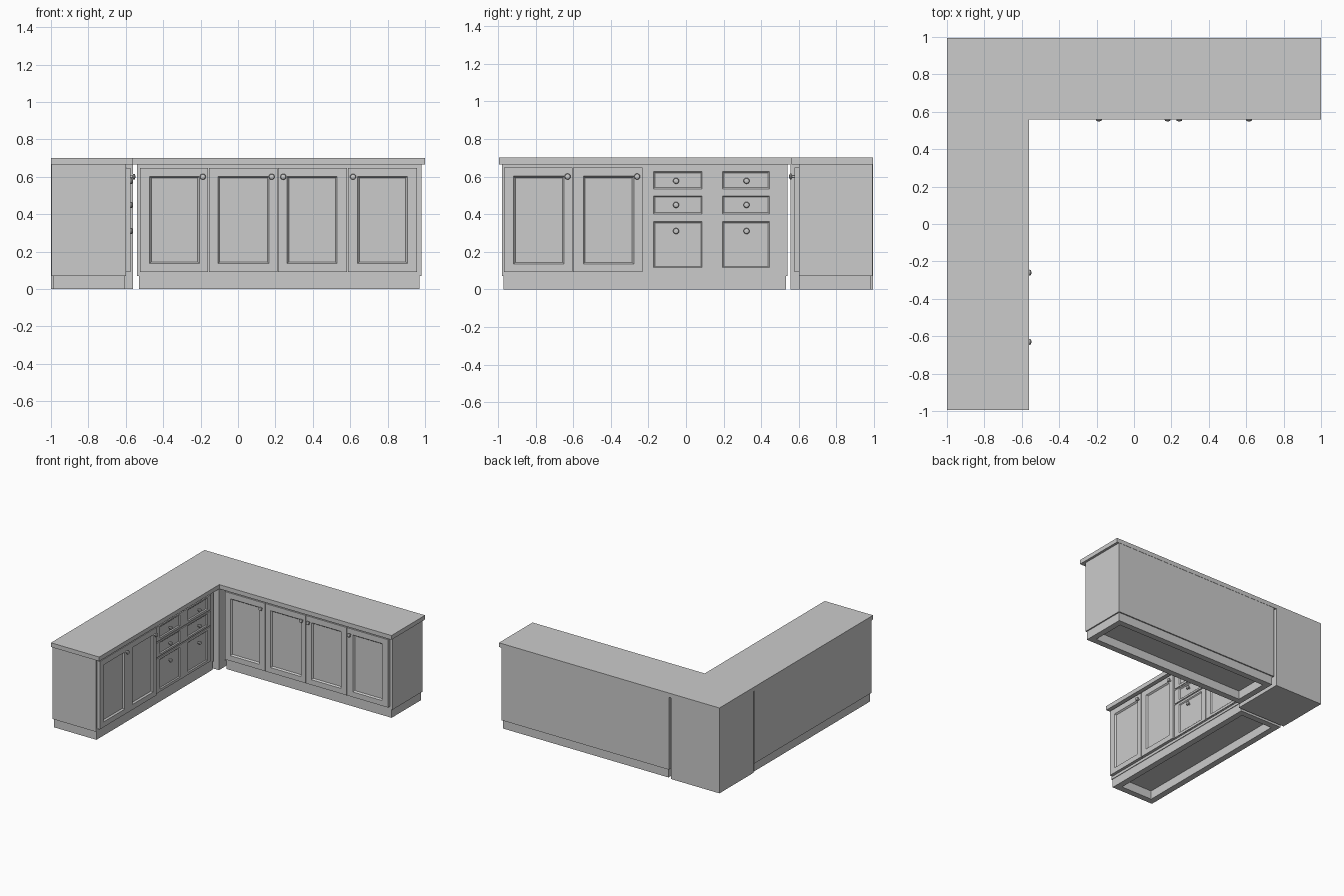
import bpy, bmesh, math
from mathutils import Matrix, Vector

if "Cube" in bpy.data.objects:
    bpy.data.objects.remove(bpy.data.objects["Cube"])

TURN = Matrix.Rotation(math.pi / 2, 4, 'Z')   # back-run frame -> left-run frame
FLAT = Matrix.Identity(4)


def finish(bm, name, frame):
    bm.transform(frame)
    bmesh.ops.recalc_face_normals(bm, faces=bm.faces)
    mesh = bpy.data.meshes.new(name)
    bm.to_mesh(mesh)
    bm.free()
    ob = bpy.data.objects.new(name, mesh)
    bpy.context.collection.objects.link(ob)
    return ob


def add_box(bm, x, y, z):
    lo, hi = Vector((x[0], y[0], z[0])), Vector((x[1], y[1], z[1]))
    m = Matrix.Translation((lo + hi) / 2) @ Matrix.Diagonal((*(hi - lo), 1))
    bmesh.ops.create_cube(bm, size=1, matrix=m)


def box(name, x, y, z, frame=FLAT):
    bm = bmesh.new()
    add_box(bm, x, y, z)
    return finish(bm, name, frame)


def panel(name, x, z, inner_x, inner_z, front, frame, depth=0.012, slope=0.009):
    """Door or drawer front with a sloped moulding around a sunken panel."""
    g = 0.002
    rings = [
        (x[0] + g, x[1] - g, z[0] + g, z[1] - g, 0.6),
        (x[0] + g, x[1] - g, z[0] + g, z[1] - g, front),
        (inner_x[0], inner_x[1], inner_z[0], inner_z[1], front),
        (inner_x[0] + slope, inner_x[1] - slope,
         inner_z[0] + slope, inner_z[1] - slope, front + depth),
    ]
    bm = bmesh.new()
    loops = [[bm.verts.new(p) for p in
              ((a, y, c), (b, y, c), (b, y, d), (a, y, d))]
             for a, b, c, d, y in rings]
    for l0, l1 in zip(loops, loops[1:]):
        for i in range(4):
            j = (i + 1) % 4
            bm.faces.new((l0[i], l0[j], l1[j], l1[i]))
    bm.faces.new(loops[-1])
    bm.faces.new(loops[0][::-1])
    return finish(bm, name, frame)


def knob(name, x, z, front, frame):
    """Turned knob: thin stem and rounded head, axis along y."""
    profile = [(0.007, 0), (0.007, 0.012), (0.015, 0.015),
               (0.016, 0.020), (0.013, 0.025), (0.006, 0.027)]
    n = 16
    bm = bmesh.new()
    loops = [[bm.verts.new((x + r * math.cos(2 * math.pi * i / n), front - h,
                            z + r * math.sin(2 * math.pi * i / n)))
              for i in range(n)] for r, h in profile]
    for l0, l1 in zip(loops, loops[1:]):
        for i in range(n):
            j = (i + 1) % n
            bm.faces.new((l0[i], l0[j], l1[j], l1[i]))
    bm.faces.new(loops[0])
    bm.faces.new(loops[-1])
    ob = finish(bm, name, frame)
    for p in ob.data.polygons:
        p.use_smooth = len(p.vertices) == 4
    bpy.context.view_layer.objects.active = ob
    ob.select_set(True)
    bpy.ops.object.shade_smooth_by_angle(angle=math.radians(40))
    ob.select_set(False)


def plinth(name, x, y, frame, t=0.05):
    """Hollow toe-kick frame of four boards."""
    z = (0, 0.07)
    bm = bmesh.new()
    add_box(bm, (x[0], x[0] + t), y, z)
    add_box(bm, (x[1] - t, x[1]), y, z)
    add_box(bm, (x[0] + t, x[1] - t), (y[0], y[0] + t), z)
    add_box(bm, (x[0] + t, x[1] - t), (y[1] - t, y[1]), z)
    finish(bm, name, frame)


DOOR_Z, DOOR_IN_Z, DOOR_FRONT = (0.09, 0.65), (0.135, 0.602), 0.576


def door(name, x, inner, knob_x, frame):
    panel(name, x, DOOR_Z, inner, DOOR_IN_Z, DOOR_FRONT, frame)
    knob(name + "_knob", knob_x, 0.6, DOOR_FRONT, frame)


# Corner block, full height
box("corner_block", (-1, -0.562), (0.556, 0.995), (0, 0.7))

# Back run: body, plinth, worktop
box("back_body", (-0.54, 0.98), (0.6, 0.993), (0.07, 0.665))
plinth("back_plinth", (-0.53, 0.97), (0.605, 0.983), FLAT)
box("back_worktop", (-0.562, 1), (0.56, 0.995), (0.665, 0.7))

# Back run doors
for i, (x, inner, k) in enumerate([
        ((-0.525, -0.158), (-0.472, -0.207), -0.188),
        ((-0.158, 0.213), (-0.107, 0.167), 0.18),
        ((0.213, 0.585), (0.263, 0.53), 0.242),
        ((0.585, 0.96), (0.64, 0.905), 0.615)]):
    door(f"back_door_{i + 1}", x, inner, k, FLAT)

# Left run: body, plinth, worktop
box("left_body", (-0.98, 0.54), (0.6, 0.998), (0.07, 0.665), TURN)
plinth("left_plinth", (-0.97, 0.532), (0.605, 0.99), TURN)
box("left_worktop", (-0.995, 0.556), (0.562, 1), (0.665, 0.7), TURN)

# Left run doors
door("left_door_1", (-0.97, -0.602), (-0.917, -0.648), -0.63, TURN)
door("left_door_2", (-0.602, -0.23), (-0.545, -0.277), -0.26, TURN)

# Drawer backing and six drawers
box("drawer_backing", (-0.228, 0.51), (0.595, 0.602), (0.09, 0.65), TURN)
rows = [((0.515, 0.64), (0.535, 0.627), 0.577),
        ((0.385, 0.507), (0.402, 0.497), 0.449),
        ((0.092, 0.38), (0.115, 0.36), 0.31)]
cols = [((-0.228, 0.14), (-0.172, 0.086), -0.053),
        ((0.14, 0.49), (0.195, 0.444), 0.322)]
for r, (z, inner_z, kz) in enumerate(rows):
    for c, (x, inner_x, kx) in enumerate(cols):
        name = f"drawer_{r + 1}_{c + 1}"
        panel(name, x, z, inner_x, inner_z, 0.588, TURN, 0.009)
        knob(name + "_knob", kx, kz, 0.589, TURN)
